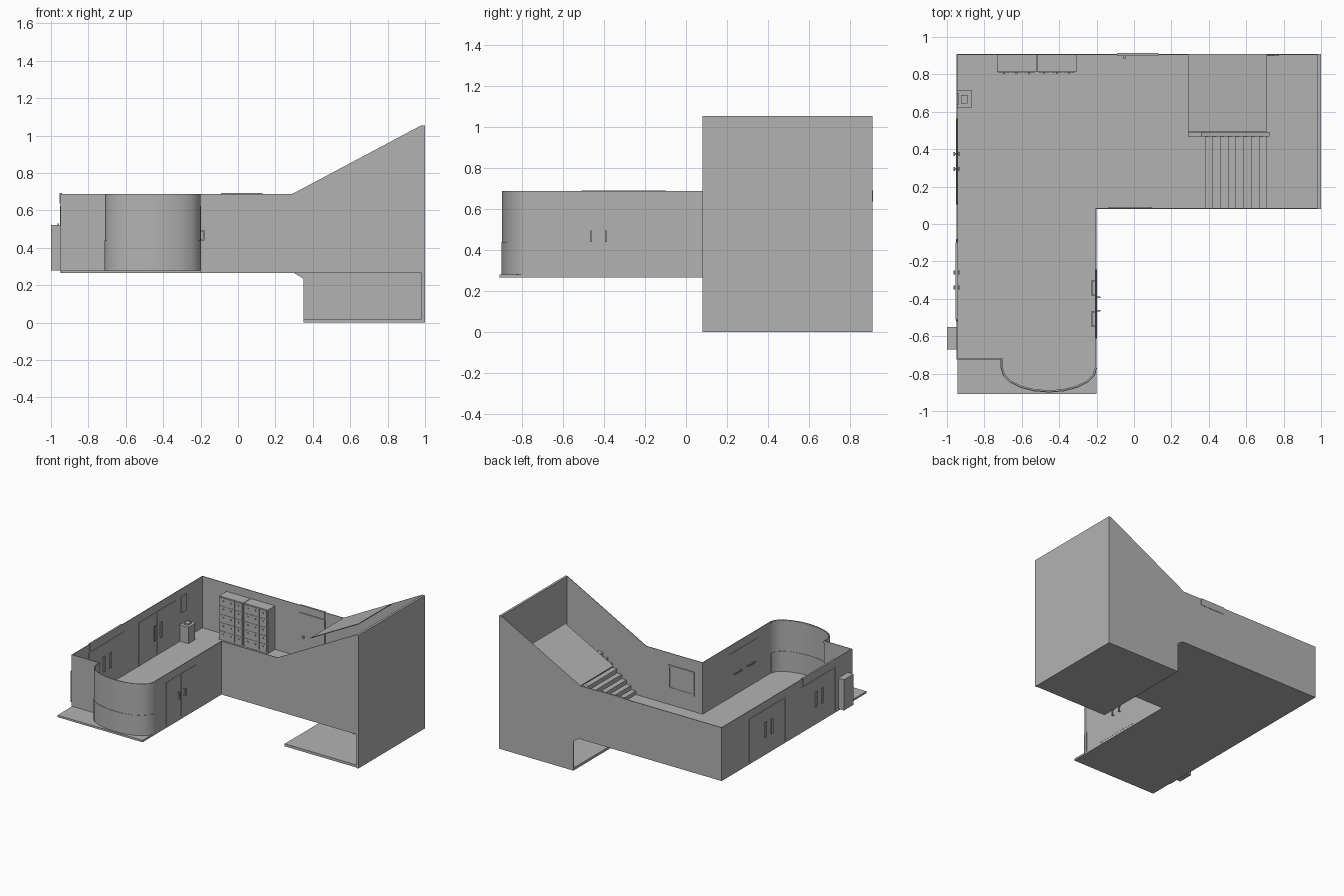
import bpy, bmesh, math
from mathutils import Vector

if "Cube" in bpy.data.objects:
    bpy.data.objects.remove(bpy.data.objects["Cube"])

FLOOR, TOP, T = 0.28, 0.688, 0.005
grey = bpy.data.materials.new("dark_grey")
grey.diffuse_color = (.45, .45, .45, 1)
grey.use_nodes = True
grey.node_tree.nodes["Principled BSDF"].inputs["Base Color"].default_value = grey.diffuse_color


def finish(name, bm, smooth=False, closed=True):
    if closed:
        bmesh.ops.recalc_face_normals(bm, faces=bm.faces)
    me = bpy.data.meshes.new(name)
    bm.to_mesh(me)
    bm.free()
    me.materials.append(grey)
    ob = bpy.data.objects.new(name, me)
    bpy.context.collection.objects.link(ob)
    if smooth:
        bpy.ops.object.select_all(action='DESELECT')
        ob.select_set(True)
        bpy.context.view_layer.objects.active = ob
        bpy.ops.object.shade_smooth_by_angle(angle=math.radians(40))
    return ob


def boxes(name, items):
    """One object from boxes given as (x0, x1, y0, y1, z0, z1)."""
    bm = bmesh.new()
    for x0, x1, y0, y1, z0, z1 in items:
        vs = bmesh.ops.create_cube(bm, size=1)['verts']
        for v in vs:
            v.co = Vector(((x0 + x1) / 2 + v.co.x * (x1 - x0),
                           (y0 + y1) / 2 + v.co.y * (y1 - y0),
                           (z0 + z1) / 2 + v.co.z * (z1 - z0)))
    return finish(name, bm)


def prism(name, pts, axis, a, b, smooth=False):
    """Extrude a 2D profile along y (profile in xz) or z (profile in xy)."""
    bm = bmesh.new()
    co = [(p, a, q) if axis == 'y' else (p, q, a) for p, q in pts]
    face = bm.faces.new([bm.verts.new(c) for c in co])
    new = bmesh.ops.extrude_face_region(bm, geom=[face])['geom']
    d = Vector((0, b - a, 0)) if axis == 'y' else Vector((0, 0, b - a))
    bmesh.ops.translate(bm, vec=d, verts=[g for g in new if isinstance(g, bmesh.types.BMVert)])
    return finish(name, bm, smooth)


# Floors
prism("main_floor", [(-.945, -.91), (-.2, -.91), (-.2, .085), (.38, .085), (.38, .49),
                     (.3, .49), (.3, .905), (-.945, .905)], 'z', .265, FLOOR)
boxes("lower_floor", [(.35, .998, .085, .905, 0, .02)])

# Straight walls
slope = [(1, 1.055), (.98, 1.055), (.29, TOP)]
prism("back_wall", [(-.95, .265), (.3, .265), (.35, .235), (.35, 0), (1, 0)] + slope +
      [(-.95, TOP)], 'y', .904, .91)
prism("hall_front_wall", [(-.2, .265), (1, .265)] + slope + [(-.2, TOP)], 'y', .08, .08 + T)
boxes("right_wall", [(.982, 1, .08, .91, 0, 1.055)])
boxes("left_wall", [(-.95, -.95 + T, -.725, .91, .265, TOP)])
boxes("wing_right_wall", [(-.2 - T, -.2, -.77, .085, .265, TOP)])
boxes("wing_front_wall", [(-.95, -.705, -.725, -.725 + T, .265, TOP)])


# Curved bay
def bay_line(inset):
    rx, ry = .255 - inset, .128 - inset
    pts = [(-.455 - rx, -.72)]
    pts += [(-.455 - rx * math.cos(math.pi * i / 10), -.77 - ry * math.sin(math.pi * i / 10))
            for i in range(11)]
    return pts


def bay(name, i0, i1, z0, z1):
    prism(name, bay_line(i0) + bay_line(i1)[::-1], 'z', z0, z1, True)


bay("bay_wall", 0, .006, FLOOR, TOP)
bay("bay_lower_panel", -.003, .009, FLOOR, .44)
bay("bay_top_trim", .005, .009, .672, TOP - .003)


# Stairs as folded treads and risers, one flight up at the front, one down at the back
def stair(name, rise, y0, y1, n=8, run=.041):
    x, z = .38, FLOOR - .005
    pts = [(x, z)] if rise > 0 else [(.3, z), (x, z)]
    for i in range(n):
        z += rise
        pts += [(x, z), (x + run, z)]
        x += run
    bm = bmesh.new()
    rows = [(bm.verts.new((p, y0, q)), bm.verts.new((p, y1, q))) for p, q in pts]
    for (a, b), (c, d) in zip(rows, rows[1:]):
        bm.faces.new((a, c, d, b))
    finish(name, bm, closed=False)


stair("stairs_up", .033, .085, .47)
stair("stairs_down", -.031, .49, .904)

# Rail and balusters beside the flights
prism("upper_stringer", [(.29, .268), (.36, .268), (.725, .55), (.725, .60), (.36, .31),
                         (.29, .31)], 'y', .467, .492)
prism("lower_handrail", [(.36, .375), (.54, .265), (.74, .122), (.775, .122), (.775, .132),
                         (.745, .132), (.545, .277), (.36, .395)], 'y', .897, .905)
boxes("balusters", [(.38 + i * .0525, .388 + i * .0525, .898, .905,
                     max(.02, .25 - i * .0395), .37 - i * .035) for i in range(8)])

# Sloped ceiling over the flight going down
prism("sloped_ceiling", [(.29, TOP - .006), (.71, .905), (.71, .911), (.29, TOP)], 'y', .495, .904)


# Doors on a wall running along y at x = xw, seen from both sides
def double_door(name, xw, yc, w, top, proud=.004):
    y0, y1, f = yc - w / 2, yc + w / 2, .012
    a, b = xw - proud, xw + T + proud
    boxes(name + "_frame", [(a, b, y0, y0 + f, FLOOR, top), (a, b, y1 - f, y1, FLOOR, top),
                            (a, b, y0 + f, y1 - f, top - f, top)])
    boxes(name + "_leaves", [(a + .002, b - .002, y0 + f, yc - .003, FLOOR + .004, top - f),
                             (a + .002, b - .002, yc + .003, y1 - f, FLOOR + .004, top - f)])


double_door("entrance", -.2 - T, -.428, .37, .625, .003)
double_door("left_door_back", -.95, .335, .46, .625, .003)
double_door("left_door_front", -.95, -.3, .44, .625, .003)

# Upright bar handles on the left doors
bars = []
for yc in (.335, -.3):
    for y in (yc - .04, yc + .04):
        for x, s in ((-.952, -1), (-.943, 1)):
            xs = sorted((x, x + s * .012))
            xo = sorted((x + s * .006, x + s * .012))
            bars.append((xo[0], xo[1], y - .011, y + .011, .41, .53))
            bars += [(xs[0], xs[1], y - .005, y + .005, z, z + .01) for z in (.43, .5)]
boxes("left_door_handles", bars)

# Entrance pulls, inside loops and outside grips
pulls = []
for s in (-1, 1):
    y = -.428 + s * .037
    pulls += [(-.187, -.18, y - .004, y + .004, .44, .495)]
    pulls += [(-.2, -.18, y - .004, y + .004, z, z + .007) for z in (.44, .488)]
    c = -.425 + s * .083
    pulls += [(-.227, -.221, c - .043, c + .043, .452, .46)]
    pulls += [(-.227, -.203, c + e - .004, c + e + .004, .452, .46) for e in (-.039, .039)]
boxes("entrance_handles", pulls)

# Back door with its knob
boxes("back_door_leaf", [(-.08, .12, .899, .905, FLOOR, .62)])
boxes("back_door_frame", [(-.092, -.08, .897, .905, FLOOR, .632), (.12, .132, .897, .905, FLOOR, .632),
                          (-.08, .12, .897, .905, .62, .632)])
boxes("back_door_knob", [(-.06, -.046, .886, .899, .44, .455)])

# Signs above doors, reaching through the wall
boxes("back_door_sign", [(-.09, .13, .898, .913, .637, .692)])
boxes("left_door_sign", [(-.954, -.94, -.51, -.1, .637, .692)])

# Locker cabinet with drawers and knobs
boxes("cabinet_body", [(-.733, -.522, .812, .904, FLOOR, .625), (-.518, -.307, .812, .904, FLOOR, .625)])
drawers, knobs = [], []
for half in (-.733, -.518):
    for c in range(3):
        for r in range(5):
            x, z = half + .007 + c * .067, FLOOR + .012 + r * .066
            drawers.append((x, x + .062, .809, .814, z, z + .06))
            knobs.append((x + .026, x + .036, .802, .81, z + .034, z + .042))
boxes("cabinet_drawers", drawers)
boxes("cabinet_knobs", knobs)

# Small pedestal and wall board above it
boxes("pedestal", [(-.945, -.872, .625, .71, FLOOR, .40), (-.945, -.868, .619, .716, .40, .412)])
boxes("pedestal_tray", [(-.925, -.89, .645, .69, .412, .424)])
boxes("side_board", [(-.946, -.938, .635, .70, .5, .63)])

# Notice board on the hall wall
boxes("notice_board", [(-.12, .08, .084, .089, .42, .58)])
boxes("notice_board_frame", [(-.135, -.12, .084, .092, .405, .595), (.08, .095, .084, .092, .405, .595),
                             (-.12, .08, .084, .092, .58, .595), (-.12, .08, .084, .092, .405, .42)])

# Utility box on the outside of the left wall
boxes("outside_box", [(-1, -.945, -.67, -.55, FLOOR, .523)])
